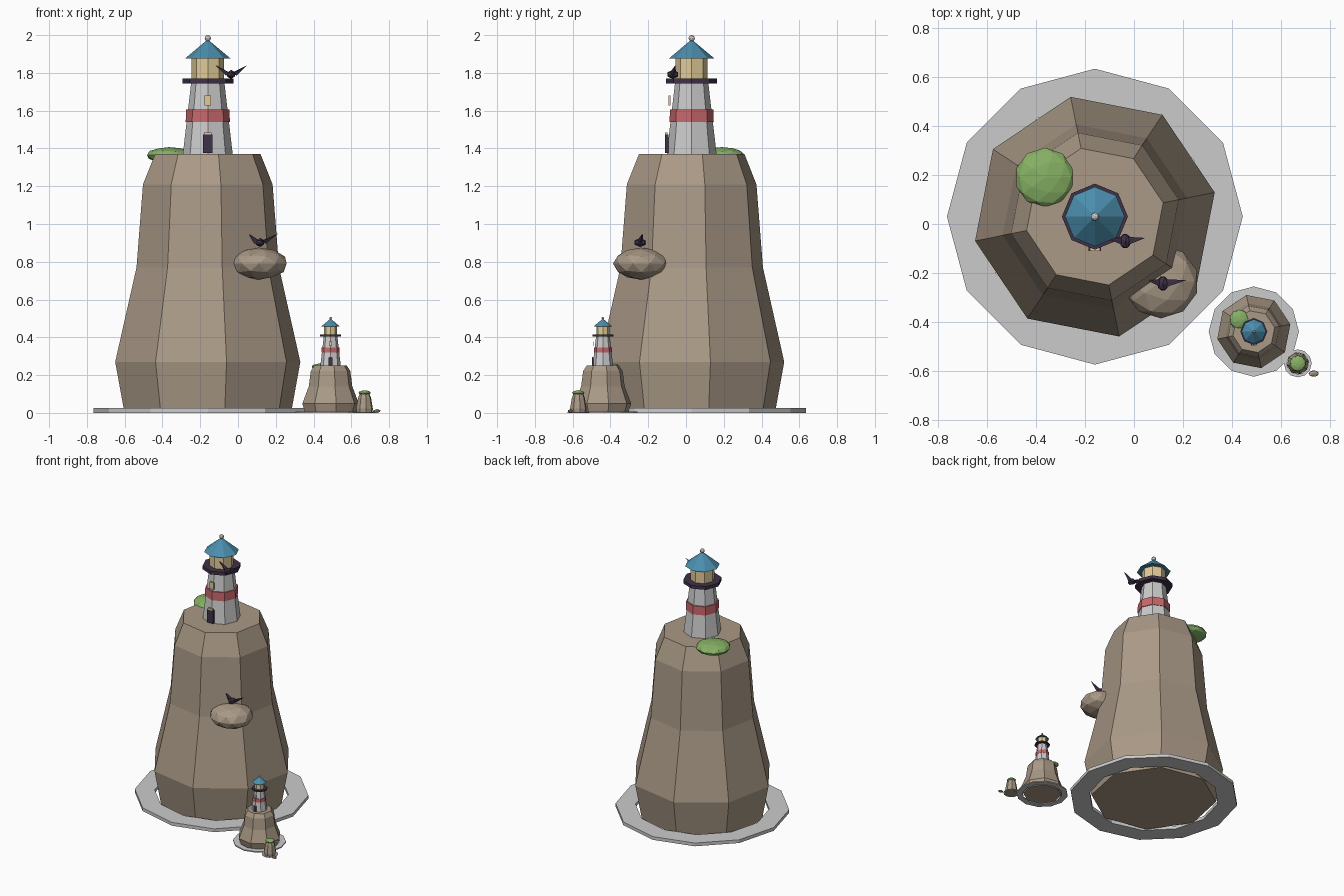
import bpy, bmesh, math
from mathutils import Matrix, Vector

if "Cube" in bpy.data.objects:
    bpy.data.objects.remove(bpy.data.objects["Cube"])


def material(name, rgb):
    m = bpy.data.materials.new(name)
    m.diffuse_color = (*rgb, 1)
    m.use_nodes = True
    m.node_tree.nodes["Principled BSDF"].inputs["Base Color"].default_value = m.diffuse_color
    return m


ROCK = material("rock", (0.40, 0.32, 0.24))
GREEN = material("leaf", (0.24, 0.44, 0.13))
BLUE = material("roof_blue", (0.07, 0.27, 0.42))
RED = material("band_red", (0.58, 0.14, 0.15))
YELLOW = material("glow", (0.75, 0.60, 0.32))
DARK = material("dark", (0.05, 0.032, 0.065))


def finish(name, bm, mat=None):
    bmesh.ops.recalc_face_normals(bm, faces=bm.faces)
    me = bpy.data.meshes.new(name)
    bm.to_mesh(me)
    bm.free()
    ob = bpy.data.objects.new(name, me)
    bpy.context.collection.objects.link(ob)
    if mat:
        me.materials.append(mat)
    return ob


def lathe(name, loc, profile, sides, mat=None, turn=0.0, scale=(1, 1), ring=False):
    """Faceted turned solid from (radius, z); ring=True closes the profile on itself."""
    bm = bmesh.new()
    loops = []
    for r, z in profile:
        loop = []
        for i in range(sides):
            a = turn + 2 * math.pi * i / sides
            loop.append(bm.verts.new((loc[0] + r * scale[0] * math.cos(a),
                                      loc[1] + r * scale[0] * math.sin(a),
                                      loc[2] + z * scale[1])))
        loops.append(loop)
    pairs = list(zip(loops, loops[1:]))
    if ring:
        pairs.append((loops[-1], loops[0]))
    for a, b in pairs:
        for i in range(sides):
            j = (i + 1) % sides
            bm.faces.new((a[i], a[j], b[j], b[i]))
    if not ring:
        bm.faces.new(loops[0])
        bm.faces.new(loops[-1])
    bmesh.ops.remove_doubles(bm, verts=bm.verts, dist=1e-6)
    return finish(name, bm, mat)


def blob(name, loc, size, mat=None, sub=2):
    bm = bmesh.new()
    bmesh.ops.create_icosphere(bm, subdivisions=sub, radius=1,
                               matrix=Matrix.LocRotScale(Vector(loc), None, Vector(size)))
    return finish(name, bm, mat)


def box(name, loc, size, mat=None):
    bm = bmesh.new()
    bmesh.ops.create_cube(bm, size=1,
                          matrix=Matrix.LocRotScale(Vector(loc), None, Vector(size)))
    return finish(name, bm, mat)


def cliff(name, x, y, sxy, sz, ring_h):
    profile = [(0.45, 0), (0.50, 0.27), (0.385, 0.77), (0.35, 1.21), (0.285, 1.37)]
    lathe(name + "_cliff", (x, y, 0), profile, 8, ROCK, 0.2, (sxy, sz))
    r = 0.605 * sxy
    lathe(name + "_shore_ring", (x, y, 0),
          [(r, 0), (r, ring_h), (r * 0.77, ring_h), (r * 0.77, 0)], 12, ring=True)


def lighthouse(name, x, y, z, s):
    def part(label, profile, mat=None):
        lathe(name + label, (x, y, z), profile, 8, mat, 0, (s, s))
    part("_tower", [(0.132, 0), (0.088, 0.378)])
    part("_band", [(0.117, 0.17), (0.115, 0.235)], RED)
    part("_gallery", [(0.135, 0.375), (0.135, 0.40)], DARK)
    part("_lantern", [(0.085, 0.40), (0.085, 0.51)], YELLOW)
    part("_roof", [(0.122, 0.505), (0.0, 0.607)], BLUE)
    blob(name + "_finial", (x, y, z + 0.613 * s), (0.017 * s,) * 3, None, 2)
    box(name + "_door", (x, y - 0.132 * s, z + 0.055 * s),
        (0.052 * s, 0.018 * s, 0.10 * s), DARK)
    box(name + "_door_lintel", (x, y - 0.134 * s, z + 0.109 * s),
        (0.04 * s, 0.014 * s, 0.012 * s), YELLOW)
    box(name + "_window", (x, y - 0.117 * s, z + 0.283 * s),
        (0.036 * s, 0.01 * s, 0.052 * s), YELLOW)


def bird(name, loc, left, right):
    blob(name + "_body", loc, (0.026, 0.034, 0.024), DARK, 1)
    # tapered wings swept up to a point
    for side, span in ((-1, left), (1, right)):
        bm = bmesh.new()
        root = Vector(loc)
        pts = [(0, -0.02, 0.004), (0, 0.018, 0.006), (side * 0.03, 0.0, -0.006),
               (side * span, 0.013, 0.048)]
        v = [bm.verts.new(root + Vector(p)) for p in pts]
        for f in ((0, 1, 2), (0, 1, 3), (1, 2, 3), (0, 2, 3)):
            bm.faces.new([v[i] for i in f])
        finish(name + ("_left_wing" if side < 0 else "_right_wing"), bm, DARK)


# Large island
cliff("large", -0.16, 0.03, 1, 1, 0.025)
lighthouse("large", -0.16, 0.03, 1.37, 1)
blob("large_bush", (-0.365, 0.19, 1.365), (0.122, 0.122, 0.042), GREEN)
blob("side_ledge", (0.11, -0.236, 0.79), (0.155, 0.15, 0.085), ROCK)
bird("ledge_bird", (0.118, -0.243, 0.902), 0.065, 0.095)
bird("gallery_bird", (-0.036, -0.070, 1.792), 0.083, 0.083)

# Small island
cliff("small", 0.49, -0.44, 0.305, 0.183, 0.008)
lighthouse("small", 0.49, -0.44, 0.25, 0.41)
blob("small_bush", (0.43, -0.39, 0.245), (0.04, 0.04, 0.016), GREEN)

# Tiny islet and pebble
lathe("tiny_cliff", (0.67, -0.57, 0), [(0.042, 0), (0.045, 0.022), (0.035, 0.08), (0.027, 0.1)],
      8, ROCK, 0.2)
lathe("tiny_shore_ring", (0.67, -0.57, 0),
      [(0.057, 0), (0.057, 0.005), (0.044, 0.005), (0.044, 0)], 12, ring=True)
blob("tiny_bush", (0.67, -0.57, 0.106), (0.033, 0.033, 0.013), GREEN)
blob("pebble", (0.735, -0.612, 0.01), (0.023, 0.014, 0.010), ROCK, 1)
